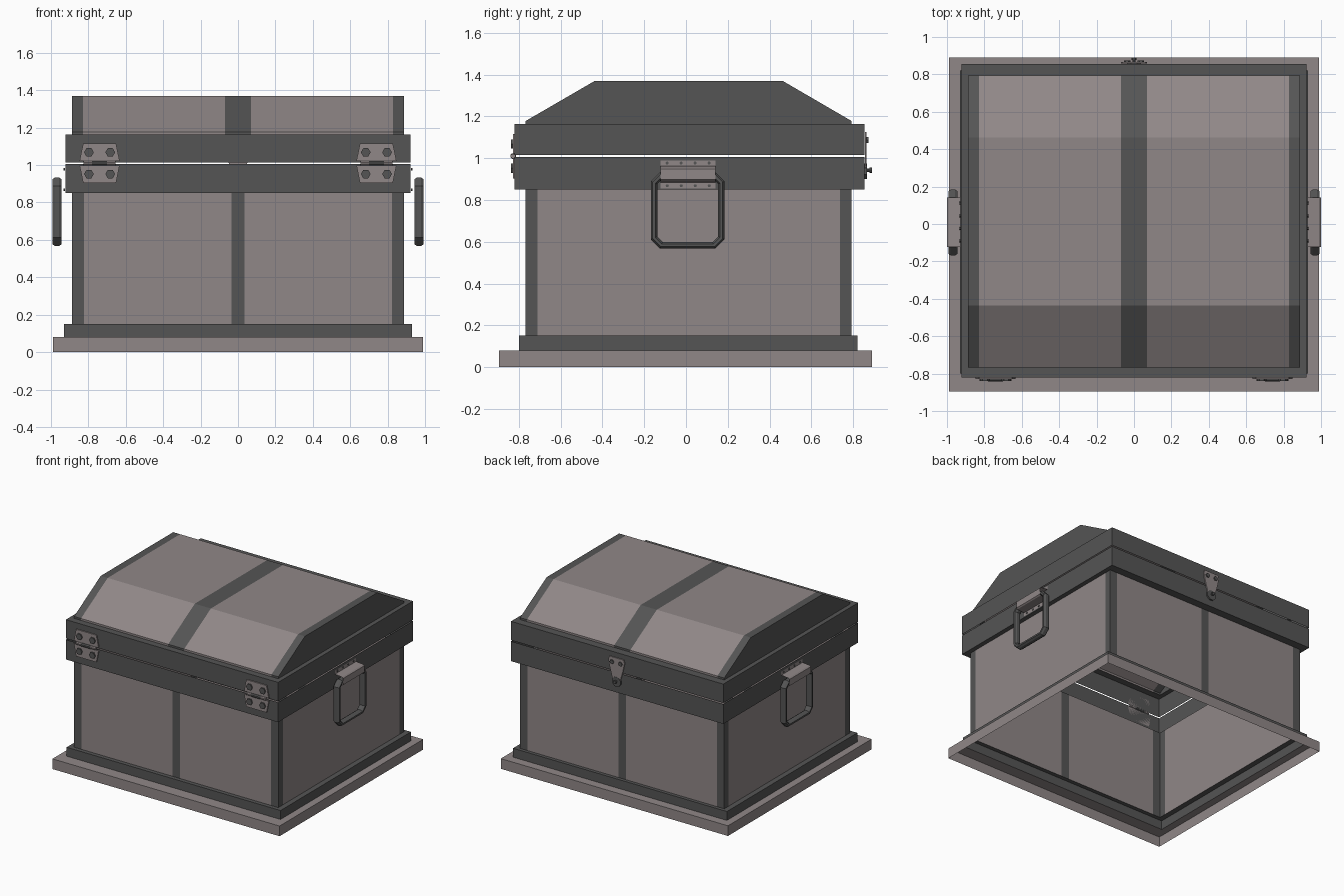
import bpy, bmesh
from math import cos, sin, pi
from mathutils import Vector, Matrix

cube = bpy.data.objects.get("Cube")
if cube:
    bpy.data.objects.remove(cube, do_unlink=True)


def material(name, colour):
    m = bpy.data.materials.new(name)
    m.use_nodes = True
    m.diffuse_color = (*colour, 1)
    m.node_tree.nodes["Principled BSDF"].inputs["Base Color"].default_value = (*colour, 1)
    return m


MATS = [material("warm grey panel", (0.28, 0.245, 0.245)),
        material("dark grey trim", (0.09, 0.09, 0.09))]
LIGHT, DARK = 0, 1


def finish(name, bm, smooth=False, recalc=True):
    if recalc:
        bmesh.ops.recalc_face_normals(bm, faces=bm.faces)
    mesh = bpy.data.meshes.new(name)
    bm.to_mesh(mesh)
    bm.free()
    for m in MATS:
        mesh.materials.append(m)
    obj = bpy.data.objects.new(name, mesh)
    bpy.context.collection.objects.link(obj)
    if smooth:
        bpy.ops.object.select_all(action='DESELECT')
        obj.select_set(True)
        bpy.context.view_layer.objects.active = obj
        bpy.ops.object.shade_smooth_by_angle()
    return obj


def cut(bm, axis, values):
    """Slice the whole mesh at each value along an axis."""
    for v in values:
        bmesh.ops.bisect_plane(bm, geom=bm.verts[:] + bm.edges[:] + bm.faces[:],
                               plane_co=Vector(axis) * v, plane_no=axis)


def stack(bm, rings, mats):
    """Join rectangles (half width, y min, y max, z) into a thin stepped shell."""
    loops = [[bm.verts.new(p) for p in ((-w, a, z), (w, a, z), (w, b, z), (-w, b, z))]
             for w, a, b, z in rings]
    for lo, hi, mat in zip(loops, loops[1:], mats):
        for i in range(4):
            j = (i + 1) % 4
            bm.faces.new((lo[i], lo[j], hi[j], hi[i])).material_index = mat


def prism(name, points, origin, out, depth, mat, up=Vector((0, 0, 1))):
    """Extrude a flat outline (across, up) along the direction out."""
    bm = bmesh.new()
    out, origin = Vector(out), Vector(origin)
    side = up.cross(out)
    base = [bm.verts.new(origin + side * a + up * b) for a, b in points]
    face = bm.faces.new(base)
    ext = bmesh.ops.extrude_face_region(bm, geom=[face])
    top = [v for v in ext["geom"] if isinstance(v, bmesh.types.BMVert)]
    bmesh.ops.translate(bm, vec=out * depth, verts=top)
    for f in bm.faces:
        f.material_index = mat
    return finish(name, bm)


def ngon(r, n=6, turn=0.0):
    return [(r * cos(turn + 2 * pi * i / n), r * sin(turn + 2 * pi * i / n)) for i in range(n)]


W, Y0, Y1 = 0.888, -0.768, 0.793          # chest walls
BAND = (0.923, -0.82, 0.855)              # rim band

# Plinth: pale plate with a dark step on it
bm = bmesh.new()
stack(bm, [(0.988, -0.895, 0.89, 0), (0.988, -0.895, 0.89, 0.08), (0.93, -0.80, 0.82, 0.08),
           (0.93, -0.80, 0.82, 0.15), (W, Y0, Y1, 0.15)], [LIGHT, LIGHT, DARK, DARK])
finish("plinth", bm, recalc=False)

# Body walls with corner and centre strips
bm = bmesh.new()
stack(bm, [(W, Y0, Y1, 0.15), (W, Y0, Y1, 0.85)], [LIGHT])
cut(bm, (1, 0, 0), (-0.823, -0.034, 0.034, 0.823))
cut(bm, (0, 1, 0), (-0.71, 0.738))
for f in bm.faces:
    c = f.calc_center_median()
    if abs(f.normal.x) > 0.5 or abs(c.x) > W - 0.001:
        dark = c.y < -0.71 or c.y > 0.738
    else:
        dark = abs(c.x) > 0.823 or abs(c.x) < 0.034
    f.material_index = DARK if dark else LIGHT
finish("body_walls", bm, recalc=False)

# Rim bands on either side of the opening gap
bm = bmesh.new()
stack(bm, [(W, Y0, Y1, 0.85), (*BAND, 0.85), (*BAND, 1.006)], [DARK, DARK])
finish("lower_rim_band", bm, recalc=False)
bm = bmesh.new()
stack(bm, [(*BAND, 1.015), (*BAND, 1.163), (W, Y0, Y1, 1.163)], [DARK, DARK])
finish("upper_rim_band", bm, recalc=False)

# Lid: sloped profile with end and centre straps, dark end walls
bm = bmesh.new()
profile = [(Y0, 1.163), (Y0, 1.178), (-0.437, 1.37), (0.463, 1.37), (Y1, 1.178), (Y1, 1.163)]
ends = [[bm.verts.new((x, y, z)) for y, z in profile] for x in (-W, W)]
for i in range(len(profile) - 1):
    bm.faces.new((ends[0][i], ends[1][i], ends[1][i + 1], ends[0][i + 1]))
bm.faces.new(ends[0])
bm.faces.new(ends[1][::-1])
cut(bm, (1, 0, 0), (-0.828, -0.07, 0.07, 0.828))
for f in bm.faces:
    x = abs(f.calc_center_median().x)
    f.material_index = DARK if x > 0.828 or x < 0.07 else LIGHT
finish("lid", bm)


def handle_loop(d):
    """Chamfered rectangle in the side plane, grown outward by d."""
    a, z0, z1, c = 0.161 + d, 0.583 - d, 0.918 + d, 0.035 + 0.586 * d
    return [(-a + c, z0), (a - c, z0), (a, z0 + c), (a, z1 - c),
            (a - c, z1), (-a + c, z1), (-a, z1 - c), (-a, z0 + c)]


for s, label in ((1, "left"), (-1, "right")):
    # Drop handle ring
    bm = bmesh.new()
    rings = [[bm.verts.new((s * (0.968 + 0.027 * sin(t)), y + 0.008, z))
              for y, z in handle_loop(0.017 * cos(t))]
             for t in (pi / 8 + pi * k / 4 for k in range(8))]
    for k in range(8):
        p, q = rings[k], rings[(k + 1) % 8]
        for i in range(8):
            j = (i + 1) % 8
            bm.faces.new((p[i], p[j], q[j], q[i])).material_index = DARK
    finish(label + "_handle_ring", bm)

    # Bent bracket that holds the ring
    bm = bmesh.new()
    bend = [(0.928, 0.99), (0.928, 0.962), (0.99, 0.956), (1.0, 0.948),
            (1.0, 0.897), (0.99, 0.89), (0.928, 0.884), (0.928, 0.855)]
    rows = [[bm.verts.new((s * x, y, z)) for y in (-0.122, 0.142)] for x, z in bend]
    for a, b in zip(rows, rows[1:]):
        bm.faces.new((a[0], a[1], b[1], b[0]))
    bmesh.ops.recalc_face_normals(bm, faces=bm.faces)
    finish(label + "_handle_bracket", bm)
    for i in range(4):
        for z in (0.977, 0.868):
            prism(label + "_bracket_rivet", ngon(0.008), (s * 0.926, -0.09 + 0.067 * i, z),
                  (s, 0, 0), 0.006, DARK)

    # Hinge leaves, bolts and knuckle
    hx = s * 0.74
    for up, part in ((1, "upper"), (-1, "lower")):
        leaf = [(-0.107, 0.012), (0.107, 0.012), (0.088, 0.106), (-0.088, 0.106)]
        prism(f"{label}_hinge_{part}_leaf", [(a, up * b) for a, b in leaf],
              (hx, -0.82, 1.01), (0, -1, 0), 0.009, LIGHT)
        for dx in (-0.057, 0.057):
            prism(f"{label}_hinge_bolt", ngon(0.026), (hx + dx, -0.829, 1.01 + up * 0.058),
                  (0, -1, 0), 0.01, DARK)
    for x0, length, r, mat in ((-0.085, 0.045, 0.012, LIGHT), (-0.04, 0.08, 0.014, DARK),
                               (0.04, 0.045, 0.012, LIGHT)):
        prism(f"{label}_hinge_knuckle", ngon(r, 8, pi / 8), (hx + x0, -0.828, 1.01),
              (1, 0, 0), length, mat)

# Latch: tapered hasp, bolts, catch plate and knob
hasp = [(-0.062, 1.125), (-0.07, 1.10), (-0.055, 1.03), (-0.032, 0.95), (-0.022, 0.915),
        (0.022, 0.915), (0.032, 0.95), (0.055, 1.03), (0.07, 1.10), (0.062, 1.125)]
prism("latch_hasp", hasp, (0, 0.857, 0), (0, 1, 0), 0.008, LIGHT)
for dx in (-0.037, 0.037):
    prism("latch_bolt", ngon(0.017), (dx, 0.865, 1.088), (0, 1, 0), 0.008, DARK)
prism("latch_catch_plate", ngon(0.04, 8, pi / 8), (0, 0.855, 0.938), (0, 1, 0), 0.012, DARK)
prism("latch_pin", ngon(0.008, 8), (0, 0.865, 0.943), (0, 1, 0), 0.015, DARK)
prism("latch_knob", ngon(0.013, 8), (0, 0.878, 0.943), (0, 1, 0), 0.012, DARK)
